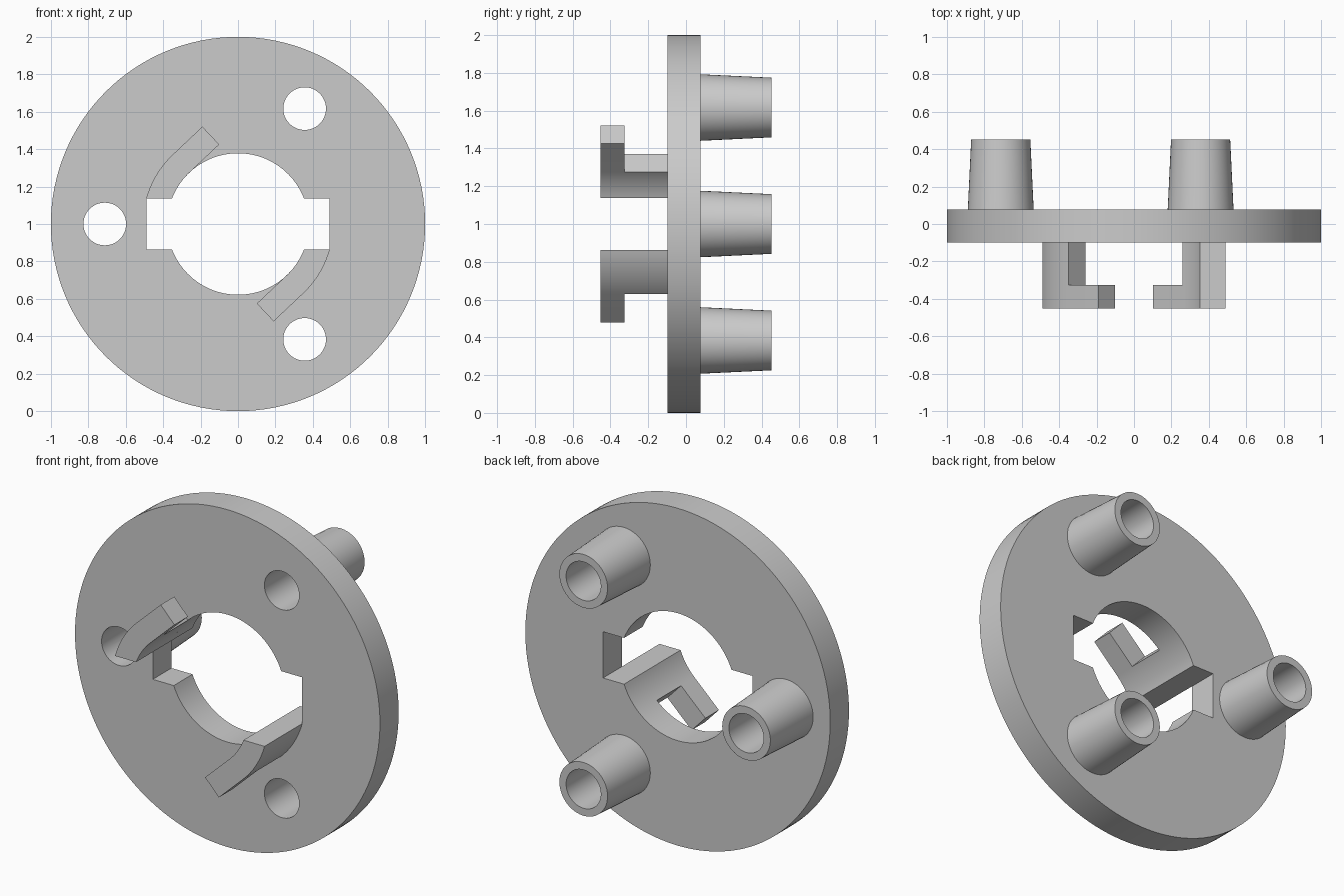
import bpy
import bmesh
from math import sin, cos, pi, radians, asin
from mathutils import Vector

if "Cube" in bpy.data.objects:
    bpy.data.objects.remove(bpy.data.objects["Cube"], do_unlink=True)

# Main dimensions
CENTRE = 1.0
FRONT, BACK = -0.0985, 0.077
HOOK_FRONT, LIP_BACK, BOSS_BACK = -0.452, -0.325, 0.452
HOLE_R, HOOK_R, SLOT_X, SLOT_Z = 0.378, 0.509, 0.49, 0.137
BOSS_RING, BOSS_R, BOSS_TIP_R, BORE_R = 0.712, 0.176, 0.158, 0.114

grey = bpy.data.materials.new("plain grey")
grey.use_nodes = True
colour = (0.6, 0.6, 0.6, 1)
grey.diffuse_color = colour
grey.node_tree.nodes["Principled BSDF"].inputs["Base Color"].default_value = colour


def arc(radius, start, end, steps, centre=(0, 0)):
    """Points along an arc in the face plane, measured from the disc axis."""
    angles = [start + (end - start) * i / steps for i in range(steps + 1)]
    return [Vector((centre[0] + radius * cos(a), centre[1] + radius * sin(a))) for a in angles]


def finish(name, bm):
    bmesh.ops.recalc_face_normals(bm, faces=bm.faces)
    mesh = bpy.data.meshes.new(name)
    bm.to_mesh(mesh)
    bm.free()
    obj = bpy.data.objects.new(name, mesh)
    obj.data.materials.append(grey)
    bpy.context.collection.objects.link(obj)
    return obj


def prism(name, outline, front, back):
    """Extrude a face-plane outline along y."""
    bm = bmesh.new()
    face = bm.faces.new([bm.verts.new((p.x, front, CENTRE + p.y)) for p in outline])
    moved = bmesh.ops.extrude_face_region(bm, geom=[face], use_keep_orig=True)["geom"]
    verts = [v for v in moved if isinstance(v, bmesh.types.BMVert)]
    bmesh.ops.translate(bm, verts=verts, vec=(0, back - front, 0))
    return finish(name, bm)


def activate(obj):
    bpy.ops.object.select_all(action='DESELECT')
    obj.select_set(True)
    bpy.context.view_layer.objects.active = obj


def cut(obj, cutter):
    cutter.hide_render = True
    mod = obj.modifiers.new("cut", 'BOOLEAN')
    mod.operation, mod.solver, mod.object = 'DIFFERENCE', 'EXACT', cutter
    activate(obj)
    bpy.ops.object.modifier_apply(modifier=mod.name)
    bpy.data.objects.remove(cutter, do_unlink=True)


def smooth(obj):
    activate(obj)
    bpy.ops.object.shade_smooth_by_angle(angle=radians(30))


# Disc with a round opening that has a slot on each side
disc = prism("disc", arc(1, 0, 2 * pi, 128)[:-1], FRONT, BACK)
slot_angle = asin(SLOT_Z / HOLE_R)
half = arc(HOLE_R, slot_angle, pi - slot_angle, 48)
half = [Vector((SLOT_X, SLOT_Z))] + half + [Vector((-SLOT_X, SLOT_Z))]
opening = half + [-p for p in half]
cut(disc, prism("opening_cutter", opening, FRONT - 0.1, BACK + 0.1))

# Tapered hollow bosses on the back, with bores through the disc
for name, angle in (("left_upper", pi / 3), ("right", pi), ("left_lower", -pi / 3)):
    spot = (BOSS_RING * cos(angle), BOSS_RING * sin(angle))
    cut(disc, prism("bore_cutter", arc(BORE_R, 0, 2 * pi, 48, spot)[:-1], FRONT - 0.1, BACK + 0.1))
    bm = bmesh.new()
    loops = []
    for radius, y in ((BOSS_R, BACK), (BOSS_TIP_R, BOSS_BACK), (BORE_R, BOSS_BACK), (BORE_R, BACK)):
        ring = arc(radius, 0, 2 * pi, 48, spot)[:-1]
        loops.append([bm.verts.new((p.x, y, CENTRE + p.y)) for p in ring])
    for a, b in zip(loops, loops[1:] + loops[:1]):
        for i in range(len(a)):
            j = (i + 1) % len(a)
            bm.faces.new((a[i], a[j], b[j], b[i]))
    smooth(finish(name + "_boss", bm))
smooth(disc)

# Hooks on the front: a curved neck with a straight lip, turned half round for the second
end_angle = radians(133.4)
outer = arc(HOOK_R, pi - asin(SLOT_Z / HOOK_R), end_angle, 16)
inner = arc(HOLE_R, end_angle, pi - slot_angle, 16)
radial = Vector((cos(end_angle), sin(end_angle)))
along = Vector((radial.y, -radial.x))
lip = [outer[-1] + along * 0.219, inner[0] + along * 0.219]
undercut = [radial * 0.3, radial * 0.6, radial * 0.6 + along * 0.4, radial * 0.3 + along * 0.4]
for name, side in (("right_hook", 1), ("left_hook", -1)):
    hook = prism(name, [p * side for p in outer + lip + inner], HOOK_FRONT, FRONT)
    cut(hook, prism("undercut_cutter", [p * side for p in undercut], LIP_BACK, BACK))
    smooth(hook)
